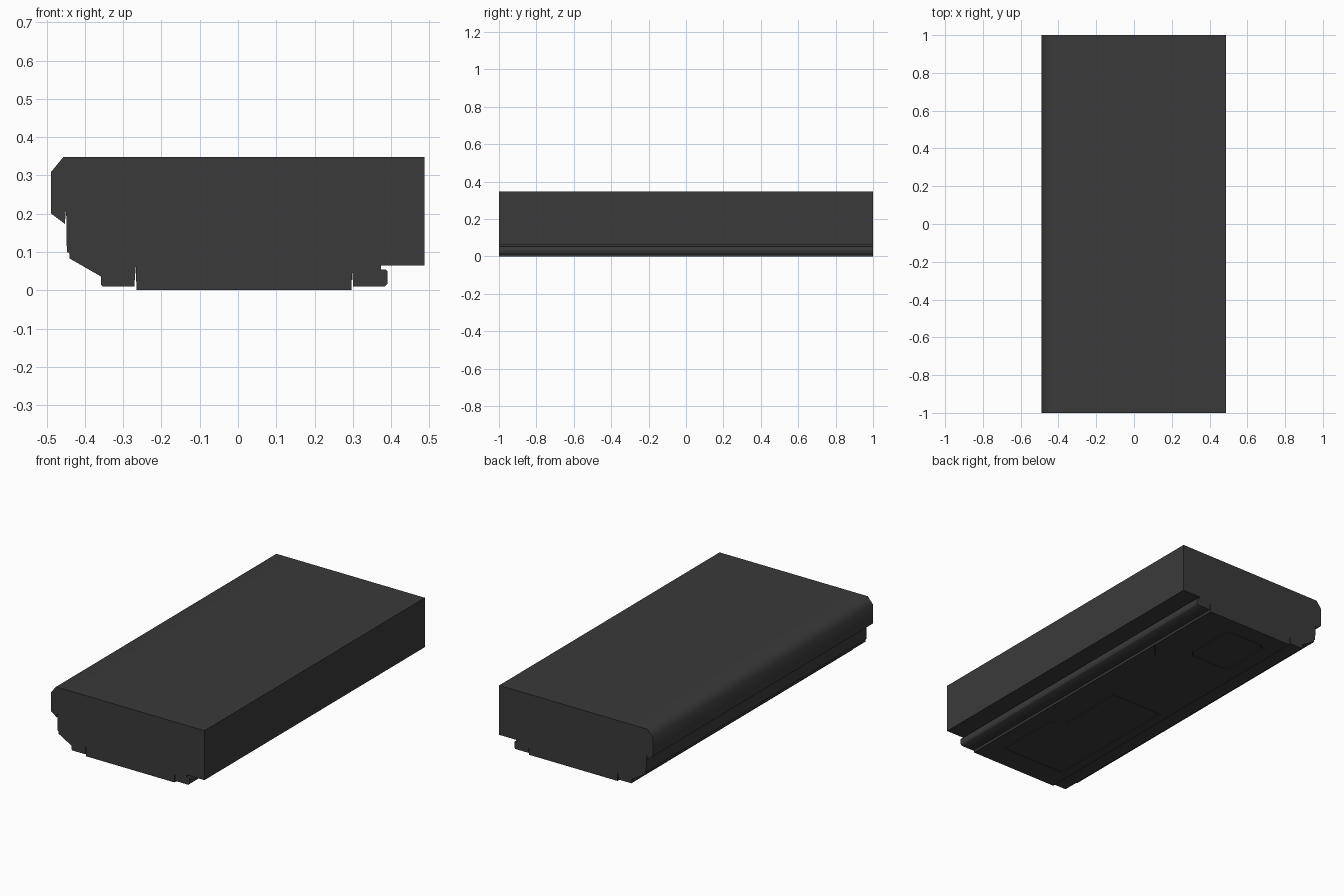
import bpy, bmesh, math
from mathutils import Vector

if "Cube" in bpy.data.objects:
    bpy.data.objects.remove(bpy.data.objects["Cube"])

dark = bpy.data.materials.new("dark_plastic")
dark.diffuse_color = (0.042, 0.042, 0.042, 1)
dark.use_nodes = True
dark.node_tree.nodes["Principled BSDF"].inputs["Base Color"].default_value = dark.diffuse_color


def prism(name, base, sweep):
    """Sweep a closed planar outline along a vector."""
    bm = bmesh.new()
    face = bm.faces.new([bm.verts.new(p) for p in base])
    new = bmesh.ops.extrude_face_region(bm, geom=[face])["geom"]
    bmesh.ops.translate(bm, vec=sweep,
                        verts=[v for v in new if isinstance(v, bmesh.types.BMVert)])
    if not any(f is face for f in bm.faces):
        bm.faces.new([v for v in bm.verts][:len(base)])
    bmesh.ops.recalc_face_normals(bm, faces=bm.faces)
    mesh = bpy.data.meshes.new(name)
    bm.to_mesh(mesh)
    bm.free()
    obj = bpy.data.objects.new(name, mesh)
    bpy.context.collection.objects.link(obj)
    mesh.materials.append(dark)
    return obj


def inset(outline, d):
    """Move each edge of a counter-clockwise outline inwards by d."""
    pts = [Vector(p) for p in outline]
    out = []
    for i, p in enumerate(pts):
        a = (p - pts[i - 1]).normalized()
        b = (pts[(i + 1) % len(pts)] - p).normalized()
        na, nb = Vector((-a.y, a.x)), Vector((-b.y, b.x))
        out.append(p + (na + nb) * d / (1 + na.dot(nb)))
    return out


# Body: one cross-section with chamfered edge, lips and split lines
profile = [
    (-0.36, 0.348), (-0.456, 0.348), (-0.489, 0.308), (-0.489, 0.201),
    (-0.452, 0.173), (-0.449, 0.22), (-0.447, 0.10), (-0.44, 0.096),
    (-0.44, 0.083), (-0.358, 0.036), (-0.358, 0.015), (-0.353, 0.01),
    (-0.271, 0.01), (-0.267, 0.062), (-0.265, 0.0),
    (0.296, 0.0), (0.298, 0.05), (0.301, 0.01), (0.384, 0.01),
    (0.391, 0.018), (0.391, 0.049), (0.386, 0.054), (0.374, 0.054),
    (0.374, 0.064), (0.487, 0.064), (0.487, 0.348)]
body = prism("body", [(x, -1, z) for x, z in profile], (0, 2, 0))
bpy.context.view_layer.objects.active = body
body.select_set(True)
bpy.ops.object.shade_smooth_by_angle(angle=math.radians(52))


def cut(cutter):
    cutter.hide_render = True
    cutter.display_type = 'WIRE'
    mod = body.modifiers.new(cutter.name, 'BOOLEAN')
    mod.object = cutter
    mod.operation = 'DIFFERENCE'
    mod.solver = 'EXACT'


# Underside covers, each set in a pocket that leaves a thin seam
covers = {
    "small_cover": [(-0.15, 0.57), (0.06, 0.57), (0.09, 0.60), (0.09, 0.87),
                    (0.06, 0.90), (-0.15, 0.90), (-0.18, 0.87), (-0.18, 0.60)],
    "large_cover": [(-0.21, -0.86), (0.20, -0.86), (0.20, -0.50),
                    (0.12, -0.43), (0.12, -0.03), (-0.21, -0.03)],
}
for name, outline in covers.items():
    cut(prism(name + "_pocket", [(x, y, -0.01) for x, y in outline], (0, 0, 0.018)))
    prism(name, [(x, y, 0.0) for x, y in inset(outline, 0.004)], (0, 0, 0.0082))

# Short diagonal latch groove
groove = [(0.215, 0.44), (0.219, 0.436), (0.29, 0.516), (0.286, 0.52)]
cut(prism("latch_groove", [(x, y, -0.01) for x, y in groove], (0, 0, 0.018)))
